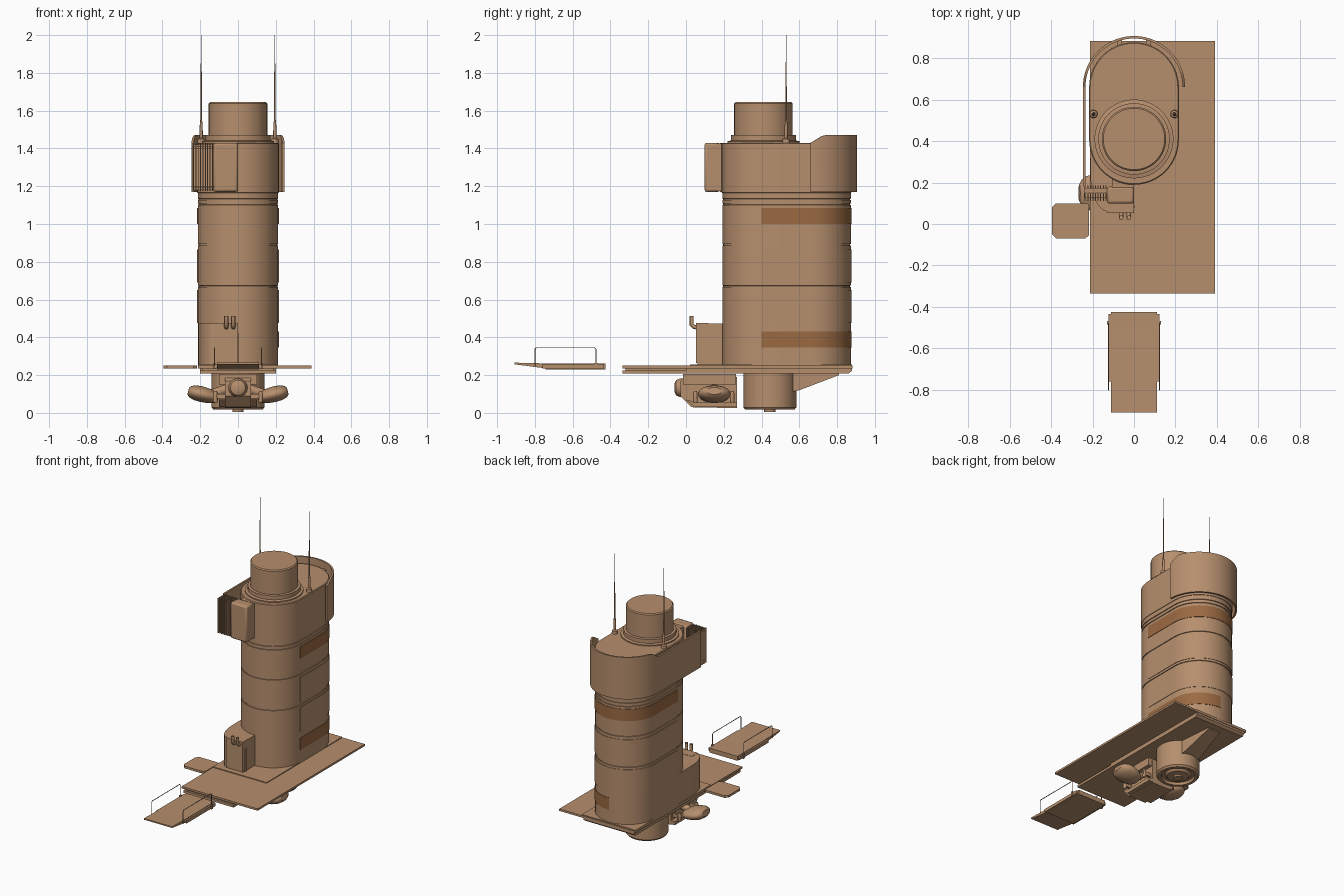
import bpy, bmesh, math
from mathutils import Vector, Matrix

if "Cube" in bpy.data.objects:
    bpy.data.objects.remove(bpy.data.objects["Cube"])

def material(name, col):
    m = bpy.data.materials.new(name)
    m.diffuse_color = (*col, 1)
    m.use_nodes = True
    m.node_tree.nodes["Principled BSDF"].inputs["Base Color"].default_value = m.diffuse_color
    return m

TAN = material("tan", (0.47, 0.275, 0.155))
BROWN = material("window brown", (0.33, 0.145, 0.055))
YF, YR = 0.405, 0.66          # centres of the tower's front and rear curves

def finish(name, bm, mat=TAN):
    bmesh.ops.recalc_face_normals(bm, faces=bm.faces)
    me = bpy.data.meshes.new(name)
    bm.to_mesh(me); bm.free()
    me.materials.append(mat)
    ob = bpy.data.objects.new(name, me)
    bpy.context.collection.objects.link(ob)
    return ob

def loft(name, rings, mat=TAN):
    """Skin equal-length rings of points and cap both ends."""
    bm = bmesh.new()
    vs = [[bm.verts.new(p) for p in r] for r in rings]
    n = len(vs[0])
    for a, b in zip(vs, vs[1:]):
        for i in range(n):
            bm.faces.new((a[i], a[(i + 1) % n], b[(i + 1) % n], b[i]))
    bm.faces.new(vs[0]); bm.faces.new(vs[-1])
    return finish(name, bm, mat)

def prism(name, outline, z0, z1):
    return loft(name, [[(x, y, z) for x, y in outline] for z in (z0, z1)])

def box(name, x0, x1, y0, y1, z0, z1, bevel=0):
    ob = prism(name, [(x0, y0), (x1, y0), (x1, y1), (x0, y1)], z0, z1)
    if bevel:
        m = ob.modifiers.new("bevel", 'BEVEL')
        m.width = bevel; m.segments = 2
    return ob

def side_prism(name, outline, x0, x1):
    return loft(name, [[(x, y, z) for y, z in outline] for x in (x0, x1)])

def lathe(name, profile, origin, axis=(0, 0, 1), squash=1, n=40):
    """Spin (radius, distance) pairs round an axis; squash flattens it in height."""
    q = Vector(axis).to_track_quat('Z', 'Y')
    side = q @ Vector((1, 0, 0))
    if abs(side.z) > 0.5:
        side = q @ Vector((0, 1, 0))
    up = Vector(axis).normalized().cross(side)
    rings = []
    for r, t in profile:
        rings.append([Vector(origin) + Vector(axis).normalized() * t
                      + side * r * math.cos(a) + up * r * squash * math.sin(a)
                      for a in (2 * math.pi * i / n for i in range(n))])
    return loft(name, rings)

def stadium(r, n=28):
    rear = [(r * math.cos(math.pi * i / n), YR + r * math.sin(math.pi * i / n)) for i in range(n + 1)]
    front = [(-r * math.cos(math.pi * i / n), YF - r * math.sin(math.pi * i / n)) for i in range(n + 1)]
    return rear + front

def wrap(name, r, thick, y_right, y_left, z0, top, mat=TAN, frac=1.0, n=36):
    """Curved plate from the right side round the rear towards the left."""
    def pts(rad):
        arc = [(rad * math.cos(math.pi * frac * i / n), YR + rad * math.sin(math.pi * frac * i / n))
               for i in range(n + 1)]
        return [(rad, y_right)] * (y_right < YR) + arc + [(-rad, y_left)] * (frac == 1)
    rings = []
    for (xi, yi), (xo, yo) in zip(pts(r - thick), pts(r)):
        z1 = top(yo) if callable(top) else top
        rings.append([(xi, yi, z0), (xo, yo, z0), (xo, yo, z1), (xi, yi, z1)])
    return loft(name, rings, mat)

def wire(name, pts, r):
    c = bpy.data.curves.new(name, 'CURVE')
    c.dimensions = '3D'; c.bevel_depth = r; c.bevel_resolution = 2
    s = c.splines.new('POLY'); s.points.add(len(pts) - 1)
    for p, q in zip(s.points, pts):
        p.co = (*q, 1)
    c.materials.append(TAN)
    ob = bpy.data.objects.new(name, c)
    bpy.context.collection.objects.link(ob)

# Tower shaft with shallow grooves
R, G = 0.213, 0.208
prof = [(0.25, R)]
for z in (0.67, 0.89, 1.105, 1.13):
    prof += [(z - 0.004, R), (z - 0.003, G), (z + 0.003, G), (z + 0.004, R)]
prof += [(1.165, R), (1.166, 0.216), (1.425, 0.216), (1.43, 0.211)]
loft("tower_shaft", [[(x, y, z) for x, y in stadium(r)] for z, r in prof])

# Wrapping panels and window bands
wrap("upper_window", 0.216, 0.006, 0.40, 0.40, 1.0, 1.085, BROWN)
wrap("upper_panel", 0.216, 0.006, 0.40, 0.40, 0.69, 0.865)
wrap("lower_panel", 0.216, 0.006, 0.40, 0.40, 0.475, 0.65)
wrap("lower_window", 0.216, 0.006, 0.40, 0.40, 0.345, 0.43, BROWN, 0.5)

# Head: shield, cap and antennas
wrap("head_shield", 0.246, 0.012, YR, 0.18, 1.17,
     lambda y: 1.43 + 0.04 * min(1, max(0, (y - YR) / 0.07)))
for x in (-0.07, 0.07):
    box("shield_mount", x - 0.012, x + 0.012, 0.85, 0.89, 1.2, 1.42)
lathe("cap_drum", [(0.19, 0), (0.19, 0.008), (0.172, 0.012), (0.172, 0.04), (0.155, 0.042), (0.155, 0.208),
                   (0.148, 0.215)], (0, 0.41, 1.43), n=64)
for x in (-0.195, 0.195):
    lathe("antenna", [(0.02, 0), (0.018, 0.02), (0.009, 0.025), (0.008, 0.09), (0.004, 0.13),
                      (0.003, 0.4), (0.0018, 0.43), (0.0015, 0.57)], (x, 0.53, 1.43), n=12)

# Head front box and cooling fins
box("sensor_box", -0.13, 0, 0.098, 0.18, 1.17, 1.43, 0.012)
box("sensor_link", -0.105, 0, 0.165, 0.27, 1.175, 1.425)
for i in range(9):
    x = -0.238 + i * 0.0125
    box("fin", x, x + 0.005, 0.11, 0.185, 1.175, 1.425)
for z in (1.19, 1.40):
    box("fin_rail", -0.24, -0.12, 0.125, 0.17, z, z + 0.01)
box("fin_back", -0.24, -0.12, 0.15, 0.17, 1.18, 1.42)

# Low side bulge and cabinet at the tower foot
bulge = [(0, 0.06), (-0.125, 0.06)]
bulge += [(-0.125 - 0.085 * math.sin(a), 0.235 - 0.175 * math.cos(a))
          for a in (math.pi / 2 * i / 12 for i in range(1, 13))]
bulge += [(-0.212, 0.42), (0, 0.42)]
prism("foot_bulge", bulge, 0.25, 0.473)
box("cabinet", -0.13, 0.0, 0.053, 0.12, 0.265, 0.475)
box("cabinet_hinge", 0, 0.006, 0.08, 0.088, 0.255, 0.42)
for x in (-0.062, -0.025):
    wire("cabinet_hook", [(x, 0.07, 0.45), (x, 0.042, 0.455), (x, 0.03, 0.468), (x, 0.03, 0.512)], 0.011)

# Decks
box("main_deck", -0.213, 0.39, -0.335, 0.882, 0.236, 0.25)
box("deck_pad", -0.213, 0.213, 0.02, 0.878, 0.25, 0.256)
side_prism("deck_underframe", [(-0.335, 0.208), (0.86, 0.208), (0.878, 0.222), (0.878, 0.236),
                               (0.0, 0.236), (0.0, 0.225), (-0.335, 0.225)], -0.2, 0.2)
box("deck_spacer", -0.19, 0.19, -0.32, 0.02, 0.222, 0.238)
side = [(-0.395, -0.05), (-0.375, -0.07), (-0.235, -0.07), (-0.218, -0.055), (-0.218, 0.095), (-0.225, 0.1),
        (-0.375, 0.1), (-0.395, 0.08)]
prism("side_platform", side, 0.235, 0.251)

# Detached front ramp with wire rails
side_prism("front_ramp", [(-0.908, 0.266), (-0.908, 0.257), (-0.745, 0.236), (-0.745, 0.23), (-0.425, 0.23),
                          (-0.425, 0.262), (-0.745, 0.262)], -0.112, 0.112)
for s in (-1, 1):
    x = s * 0.124
    wire("ramp_rail", [(x, -0.80, 0.25), (x, -0.80, 0.338), (x, -0.793, 0.345), (x, -0.485, 0.345),
                       (x, -0.477, 0.338), (x, -0.477, 0.235)], 0.0025)
    box("rail_strip", min(x, s * 0.11), max(x, s * 0.11), -0.76, -0.435, 0.236, 0.258)
    box("rail_clip", x - 0.006, x + 0.006, -0.485, -0.468, 0.232, 0.265)

# Underside drum, fin and machinery block
lathe("under_drum", [(0.03, 0), (0.03, 0.012), (0.07, 0.014), (0.085, 0.03), (0.105, 0.03), (0.11, 0.012),
                     (0.13, 0.012), (0.14, 0.024), (0.14, 0.21)], (0, 0.444, 0.005), n=56)
loft("under_fin", [[(-w, y, 0.215), (w, y, 0.215), (w, y, z), (-w, y, z)]
                   for y, w, z in ((0.50, 0.075, 0.10), (0.60, 0.065, 0.12), (0.81, 0.045, 0.20))])
box("machine_top", -0.1, 0.1, -0.015, 0.265, 0.15, 0.205)
side_prism("machine_block", [(-0.03, 0.17), (-0.03, 0.09), (0.03, 0.03), (0.27, 0.025), (0.27, 0.19),
                             (-0.01, 0.19)], -0.07, 0.07)
side_prism("machine_skid", [(0.0, 0.07), (0.05, 0.03), (0.27, 0.03), (0.27, 0.055), (0.06, 0.055)], -0.1, 0.1)

# Side thruster pods and front pod
for s in (-1, 1):
    lathe("side_pod", [(0.04, 0), (0.06, 0.012), (0.08, 0.05), (0.087, 0.09), (0.082, 0.125), (0.065, 0.15),
                       (0.04, 0.163), (0.03, 0.163)], (s * 0.105, 0.15, 0.078), (s, 0, 0.24), 0.48)
    lathe("pod_arm", [(0.025, 0), (0.025, 0.12)], (s * 0.05, 0.15, 0.13), (s, 0, -0.35), n=20)
    for y in (0.05, 0.245):
        lathe("pod_clamp", [(0.01, 0), (0.012, 0.01), (0.012, 0.045), (0.008, 0.06)], (s * 0.12, y, 0.055), n=12)
        box("clamp_bar", min(s * 0.06, s * 0.13), max(s * 0.06, s * 0.13), y - 0.008, y + 0.008, 0.075, 0.1)
lathe("front_pod", [(0.025, -0.06), (0.04, -0.052), (0.05, -0.03), (0.05, 0.0), (0.045, 0.02)],
      (0, 0.0, 0.133), (0, 1, 0), n=32)

# Smooth curved surfaces, keep edges crisp
bpy.ops.object.select_all(action='DESELECT')
for ob in bpy.context.scene.objects:
    if ob.type == 'MESH':
        ob.select_set(True)
        bpy.context.view_layer.objects.active = ob
bpy.ops.object.shade_smooth_by_angle(angle=math.radians(30))
